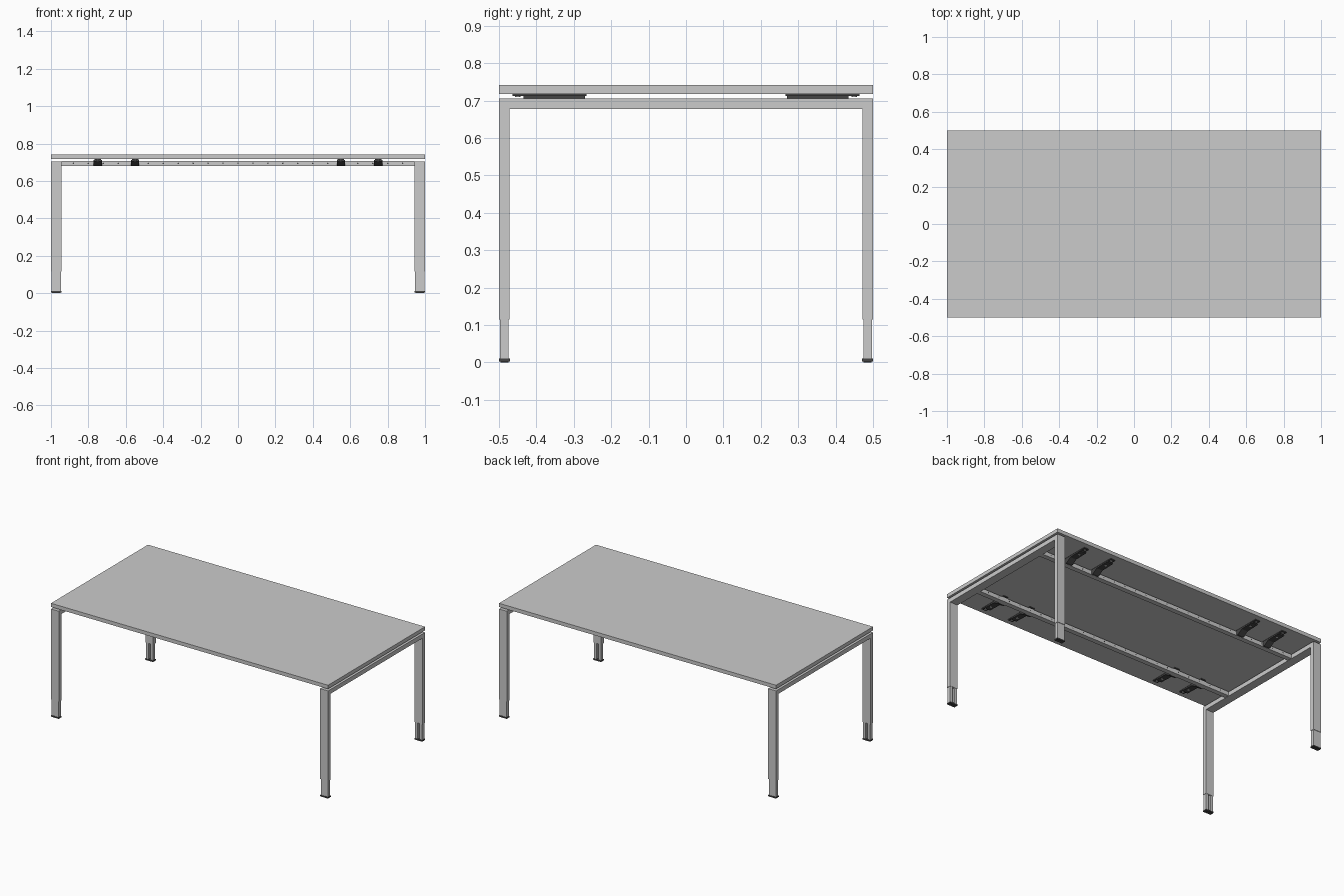
import bpy, bmesh
from mathutils import Matrix, Vector

if "Cube" in bpy.data.objects:
    bpy.data.objects.remove(bpy.data.objects["Cube"])


def material(name, v):
    m = bpy.data.materials.new(name)
    m.diffuse_color = (v, v, v, 1)
    m.use_nodes = True
    m.node_tree.nodes["Principled BSDF"].inputs["Base Color"].default_value = m.diffuse_color
    return m


dark = material("dark_plastic", 0.06)


def prism(bm, pts, axis, lo, hi):
    """Extrude a 2D outline along x (pts = y,z) or along z (pts = x,y)."""
    def place(p, t):
        return (t, p[0], p[1]) if axis == 'x' else (p[0], p[1], t)
    face = bm.faces.new([bm.verts.new(place(p, lo)) for p in pts])
    ext = bmesh.ops.extrude_face_region(bm, geom=[face])
    vec = Vector((hi - lo, 0, 0)) if axis == 'x' else Vector((0, 0, hi - lo))
    bmesh.ops.translate(bm, vec=vec,
                        verts=[g for g in ext["geom"] if isinstance(g, bmesh.types.BMVert)])


def box(bm, x0, x1, y0, y1, z0, z1):
    prism(bm, [(x0, y0), (x1, y0), (x1, y1), (x0, y1)], 'z', z0, z1)


def disc(bm, center, radius, length, axis):
    rot = Matrix.Rotation(1.5707963, 4, 'X') if axis == 'y' else Matrix.Identity(4)
    bmesh.ops.create_cone(bm, cap_ends=True, segments=12, radius1=radius, radius2=radius,
                          depth=length, matrix=Matrix.Translation(center) @ rot)


def finish(bm, name, mirror="", mat=None, bevel=0):
    bmesh.ops.recalc_face_normals(bm, faces=bm.faces[:])
    me = bpy.data.meshes.new(name)
    bm.to_mesh(me)
    bm.free()
    ob = bpy.data.objects.new(name, me)
    bpy.context.collection.objects.link(ob)
    if mat:
        me.materials.append(mat)
    if bevel:
        b = ob.modifiers.new("bevel", 'BEVEL')
        b.width, b.segments = bevel, 2
    if mirror:
        m = ob.modifiers.new("mirror", 'MIRROR')
        m.use_axis = ('x' in mirror, 'y' in mirror, False)
        m.use_mirror_merge = False
    return ob


# Table top
bm = bmesh.new()
box(bm, -1, 1, -0.5, 0.5, 0.718, 0.742)
finish(bm, "table_top")

# Portal frames: two legs and a cross beam in one outline
bm = bmesh.new()
prism(bm, [(-0.5, 0.115), (-0.472, 0.115), (-0.472, 0.677), (0.472, 0.677),
           (0.472, 0.115), (0.5, 0.115), (0.5, 0.705), (-0.5, 0.705)], 'x', 0.943, 1.0)
finish(bm, "leg_frame", "x")

# Telescopic lower legs with a slot in the inner face
bm = bmesh.new()
prism(bm, [(0.946, 0.474), (0.965, 0.474), (0.965, 0.487), (0.978, 0.487),
           (0.978, 0.474), (0.997, 0.474), (0.997, 0.497), (0.946, 0.497)],
      'z', 0.009, 0.13)
finish(bm, "lower_leg", "xy")

# Feet
bm = bmesh.new()
box(bm, 0.943, 1.0, 0.471, 0.5, 0.003, 0.011)
box(bm, 0.948, 0.995, 0.475, 0.496, 0, 0.003)
finish(bm, "foot", "xy", dark)

# Long rails between the frames
bm = bmesh.new()
box(bm, -0.943, 0.943, 0.267, 0.299, 0.679, 0.706)
finish(bm, "long_rail", "y")

# Row of holes along each rail
bm = bmesh.new()
for i in range(-11, 12):
    disc(bm, (i * 0.08, 0.283, 0.694), 0.004, 0.0325, 'y')
finish(bm, "rail_holes", "y", dark)

# Table top brackets: thin plate, tapered arm and rail clip
bm = bmesh.new()
screws = bmesh.new()
for x in (0.55, 0.75):
    box(bm, x - 0.017, x + 0.017, 0.266, 0.464, 0.712, 0.718)
    prism(bm, [(0.298, 0.68), (0.312, 0.68), (0.345, 0.702), (0.435, 0.705),
               (0.435, 0.713), (0.298, 0.713)], 'x', x - 0.022, x + 0.022)
    box(bm, x - 0.022, x + 0.022, 0.27, 0.3, 0.705, 0.713)
    disc(screws, (x, 0.45, 0.712), 0.007, 0.004, 'z')
    disc(screws, (x, 0.40, 0.704), 0.007, 0.004, 'z')
finish(bm, "top_bracket", "xy", dark)
finish(screws, "bracket_screw", "xy")
